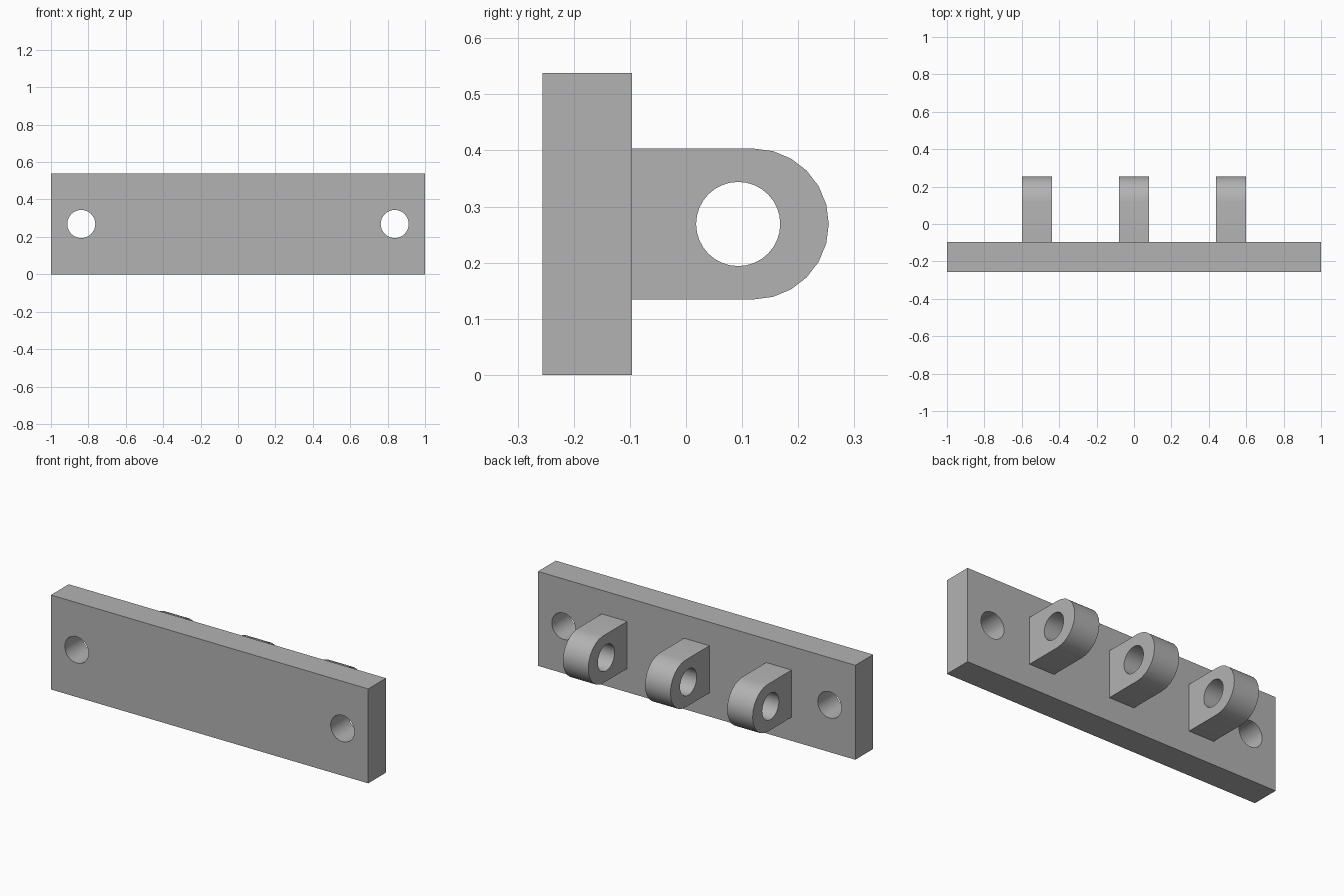
import bpy, bmesh
from math import sin, cos, pi
from mathutils import Vector

if "Cube" in bpy.data.objects:
    bpy.data.objects.remove(bpy.data.objects["Cube"])

grey = bpy.data.materials.new("plain grey")
grey.use_nodes = True
grey.diffuse_color = (0.45, 0.45, 0.45, 1)
grey.node_tree.nodes["Principled BSDF"].inputs["Base Color"].default_value = grey.diffuse_color

MID_Z = 0.269
HOLE_R = 0.075
PLATE_BACK = -0.096


def arc(u, v, r, start, end, steps):
    return [(u + r * cos(start + (end - start) * i / steps),
             v + r * sin(start + (end - start) * i / steps)) for i in range(steps + 1)]


def circle(u, v, r, steps=32):
    return arc(u, v, r, 0, 2 * pi, steps)[:-1]


def drilled_solid(name, loops, place, depth):
    """Fill an outline with holes and extrude it along the depth vector."""
    bm = bmesh.new()
    edges = []
    for loop in loops:
        verts = [bm.verts.new(place(u, v)) for u, v in loop]
        edges += [bm.edges.new((a, b)) for a, b in zip(verts, verts[1:] + verts[:1])]
    bmesh.ops.triangle_fill(bm, edges=edges, use_beauty=True)
    ext = bmesh.ops.extrude_face_region(bm, geom=bm.faces[:], use_keep_orig=True)
    moved = [g for g in ext["geom"] if isinstance(g, bmesh.types.BMVert)]
    bmesh.ops.translate(bm, verts=moved, vec=Vector(depth))
    bmesh.ops.recalc_face_normals(bm, faces=bm.faces[:])
    mesh = bpy.data.meshes.new(name)
    bm.to_mesh(mesh)
    bm.free()
    mesh.materials.append(grey)
    obj = bpy.data.objects.new(name, mesh)
    bpy.context.collection.objects.link(obj)
    bpy.ops.object.select_all(action="DESELECT")
    obj.select_set(True)
    bpy.context.view_layer.objects.active = obj
    bpy.ops.object.shade_smooth_by_angle(angle=pi / 6)
    return obj


# Mounting plate with a bolt hole near each end
outline = [(-1, 0), (1, 0), (1, 2 * MID_Z), (-1, 2 * MID_Z)]
holes = [circle(side * 0.838, MID_Z, HOLE_R) for side in (-1, 1)]
drilled_solid("mounting_plate", [outline] + holes,
              lambda u, v: (u, -0.256, v), (0, 0.16, 0))

# Three round-ended lugs with pin holes
R = 0.1345
profile = [(PLATE_BACK, MID_Z - R)] + arc(0.12, MID_Z, R, -pi / 2, pi / 2, 12) + [(PLATE_BACK, MID_Z + R)]
for name, x in (("right_lug", -0.518), ("middle_lug", 0), ("left_lug", 0.518)):
    drilled_solid(name, [profile, circle(0.093, MID_Z, HOLE_R)],
                  lambda u, v: (x - 0.08, u, v), (0.16, 0, 0))
